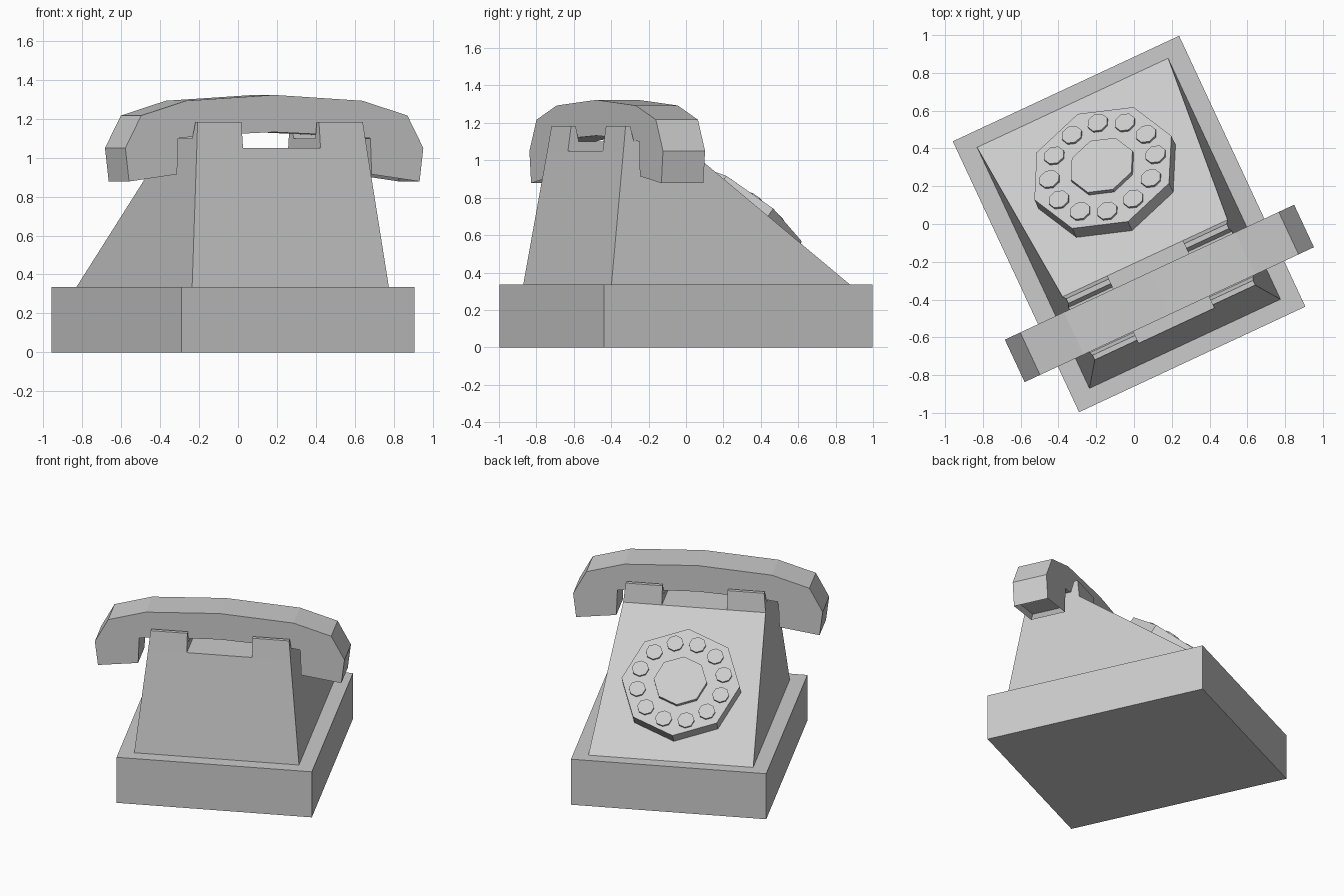
import bpy, bmesh, math
from mathutils import Matrix, Vector

if "Cube" in bpy.data.objects:
    bpy.data.objects.remove(bpy.data.objects["Cube"])

# Whole phone is turned 25 degrees about z; parts are built in local (width, depth, height)
PLACE = Matrix.Translation((-0.026, 0, 0)) @ Matrix.Rotation(math.radians(25), 4, 'Z')


def finish(name, bm, local=Matrix.Identity(4)):
    bmesh.ops.recalc_face_normals(bm, faces=bm.faces[:])
    mesh = bpy.data.meshes.new(name)
    bm.to_mesh(mesh)
    bm.free()
    ob = bpy.data.objects.new(name, mesh)
    ob.matrix_world = PLACE @ local
    bpy.context.collection.objects.link(ob)
    return ob


def loft(bm, ring_a, ring_b):
    """Closed solid between two matching rings of points."""
    a = [bm.verts.new(p) for p in ring_a]
    b = [bm.verts.new(p) for p in ring_b]
    n = len(a)
    for i in range(n):
        j = (i + 1) % n
        bm.faces.new((a[i], a[j], b[j], b[i]))
    bm.faces.new(a[::-1])
    bm.faces.new(b)


def rect(hw, y0, y1, z):
    return [(-hw, y0, z), (hw, y0, z), (hw, y1, z), (-hw, y1, z)]


def disc(bm, x, y, r, z0, z1, sides, turn=0.0):
    ring = [(x + r * math.cos(turn + i * math.tau / sides),
             y + r * math.sin(turn + i * math.tau / sides)) for i in range(sides)]
    loft(bm, [(*p, z0) for p in ring], [(*p, z1) for p in ring])


# Base slab
bm = bmesh.new()
loft(bm, rect(0.661, -0.791, 0.791, 0), rect(0.661, -0.791, 0.791, 0.335))
finish("base", bm)

# Tapered body
bm = bmesh.new()
loft(bm, rect(0.558, -0.70, 0.708, 0.335), rect(0.482, -0.594, -0.20, 1.05))
finish("body", bm)

# Two U-shaped cradle rests, profile in (depth, height)
U = [(-0.594, 1.05), (-0.575, 1.183), (-0.548, 1.183), (-0.53, 1.10),
     (-0.265, 1.10), (-0.245, 1.183), (-0.218, 1.183), (-0.20, 1.05)]
for side, label in ((-1, "left"), (1, "right")):
    bm = bmesh.new()
    loft(bm, [(side * 0.22, y, z) for y, z in U],
         [(side * (0.482 - (z - 1.05) * 0.1), y, z) for y, z in U])
    finish("cradle_" + label, bm)

# Handset: mirrored half profile in (width, height), extruded in depth
half = [(0.50, 1.293), (0.755, 1.217), (0.845, 1.05), (0.824, 0.878),
        (0.552, 0.915), (0.545, 1.10), (0.40, 1.115)]
outline = ([(0, 1.323)] + half + [(0, 1.132)] + [(-x, z) for x, z in reversed(half)])
bm = bmesh.new()
loft(bm, [(x - 0.01, -0.525, z) for x, z in outline],
     [(x - 0.01, -0.277, z) for x, z in outline])
bmesh.ops.recalc_face_normals(bm, faces=bm.faces[:])
ends = [f for f in bm.faces if f.normal.z < -0.9 and f.calc_center_median().z < 0.95]
bmesh.ops.inset_individual(bm, faces=ends, thickness=0.03, depth=0)
bmesh.ops.translate(bm, verts=list({v for f in ends for v in f.verts}), vec=(0, 0, 0.03))
finish("handset", bm)

# Dial parts lie on the sloping face of the body
slope = math.atan2(1.05 - 0.335, 0.708 + 0.20)
on_slope = Matrix.Translation((0, 0.276, 0.675)) @ Matrix.Rotation(-slope, 4, 'X')

bm = bmesh.new()
disc(bm, 0, 0, 0.40, -0.01, 0.085, 8)
finish("dial_plate", bm, on_slope)

bm = bmesh.new()
disc(bm, 0, 0, 0.18, 0.08, 0.11, 8)
finish("dial_centre", bm, on_slope)

bm = bmesh.new()
for k in range(12):
    a = math.radians(15 + 30 * k)
    disc(bm, 0.292 * math.cos(a), 0.292 * math.sin(a), 0.057, 0.08, 0.098, 8)
finish("dial_buttons", bm, on_slope)
